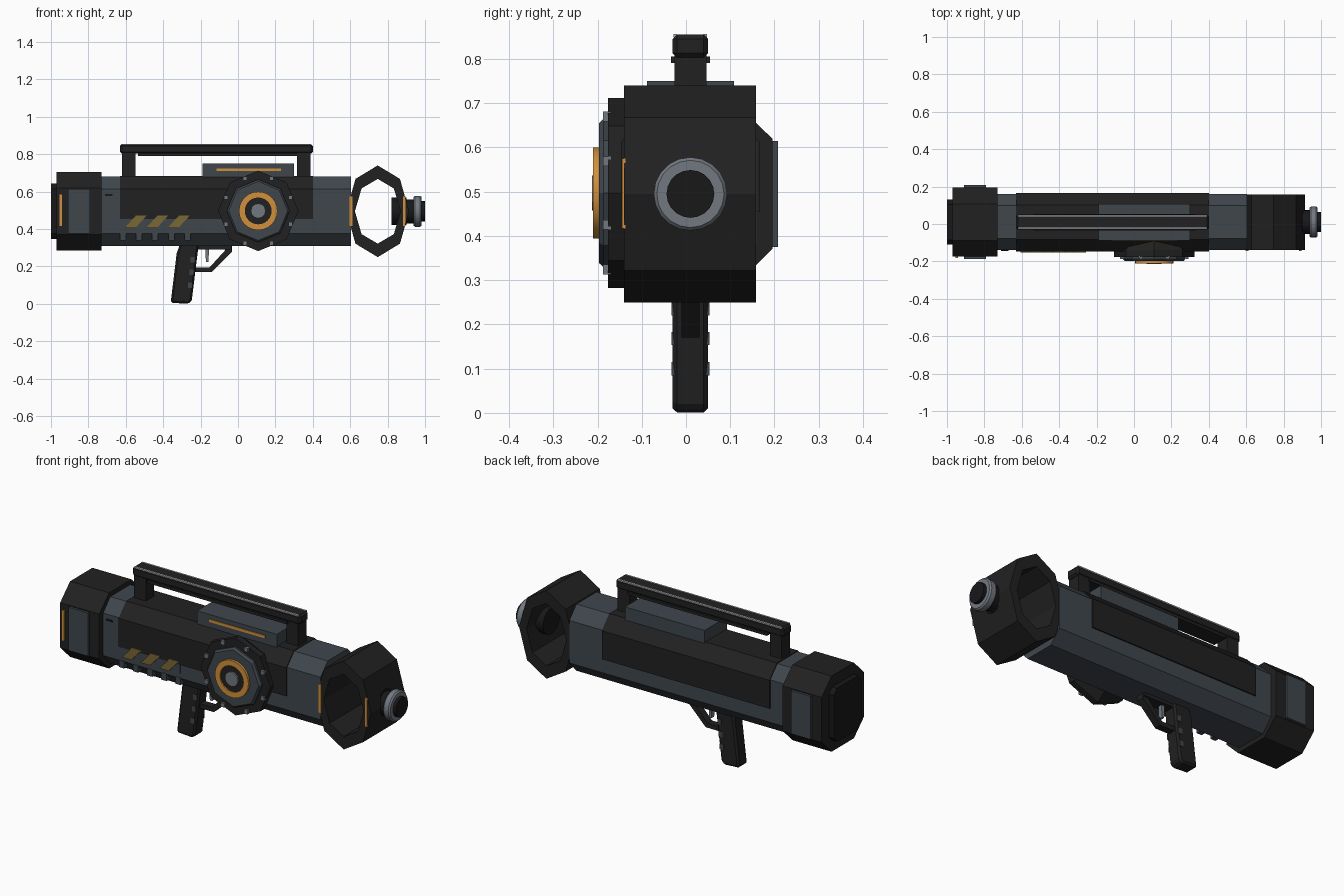
import bpy, bmesh, math
from mathutils import Vector

if "Cube" in bpy.data.objects:
    bpy.data.objects.remove(bpy.data.objects["Cube"])

YC, ZC = 0.01, 0.495  # long axis of the launcher tube


def material(name, rgb):
    m = bpy.data.materials.new(name)
    m.diffuse_color = (*rgb, 1)
    m.use_nodes = True
    m.node_tree.nodes["Principled BSDF"].inputs["Base Color"].default_value = m.diffuse_color
    return m


BLACK = material("charcoal", (0.015, 0.015, 0.015))
DEEP = material("near_black", (0.009, 0.009, 0.010))
SLATE = material("slate", (0.050, 0.062, 0.073))
GRAY = material("steel_gray", (0.17, 0.19, 0.22))
LIGHT = material("light_steel", (0.45, 0.45, 0.47))
ORANGE = material("orange", (0.64, 0.28, 0.045))
HAZARD = material("hazard_yellow", (0.19, 0.135, 0.035))


def place(axis, u, v, d):
    """Map a profile point (u, v) at depth d along the given axis."""
    return {"X": (d, u, v), "Y": (u, d, v), "Z": (u, v, d)}[axis]


def loft(name, rings, axis, mat, hollow=False, bevel=0, smooth=False):
    """Skin a list of (profile, depth) rings; hollow joins last to first."""
    bm = bmesh.new()
    loops = [[bm.verts.new(place(axis, u, v, d)) for u, v in pts] for pts, d in rings]
    n = len(loops[0])
    pairs = list(zip(loops, loops[1:]))
    if hollow:
        pairs.append((loops[-1], loops[0]))
    else:
        bm.faces.new(loops[0])
        bm.faces.new(loops[-1])
    for a, b in pairs:
        for i in range(n):
            j = (i + 1) % n
            bm.faces.new((a[i], a[j], b[j], b[i]))
    bmesh.ops.recalc_face_normals(bm, faces=bm.faces)
    me = bpy.data.meshes.new(name)
    bm.to_mesh(me)
    bm.free()
    me.materials.append(mat)
    ob = bpy.data.objects.new(name, me)
    bpy.context.collection.objects.link(ob)
    if bevel:
        mod = ob.modifiers.new("edge_bevel", "BEVEL")
        mod.width, mod.segments = bevel, 1
    if smooth:
        bpy.context.view_layer.objects.active = ob
        ob.select_set(True)
        bpy.ops.object.shade_smooth_by_angle(angle=math.radians(35))
        ob.select_set(False)
    return ob


def prism(name, pts, axis, a, b, mat, **kw):
    return loft(name, [(pts, a), (pts, b)], axis, mat, **kw)


def box(name, x, y, z, mat, bevel=0):
    pts = [(x[0], z[0]), (x[1], z[0]), (x[1], z[1]), (x[0], z[1])]
    return prism(name, pts, "Y", y[0], y[1], mat, bevel=bevel)


def ngon(cu, cv, ru, rv=None, n=8, turn=0.0):
    rv = rv or ru
    return [(cu + ru * math.cos(math.tau * i / n + turn),
             cv + rv * math.sin(math.tau * i / n + turn)) for i in range(n)]


def chamfered(hy, hz, fy, fz):
    """Eight-sided section: half sizes hy, hz with half flats fy, fz."""
    half = [(fy, -hz), (hy, -fz), (hy, fz), (fy, hz)]
    pts = half + [(-y, -z) for y, z in half]
    return [(YC + y, ZC + z) for y, z in pts]


# main tube
prism("main_tube", chamfered(0.15, 0.185, 0.088, 0.118), "X", -0.74, 0.605, SLATE)

# armour shell over the upper half of the tube
half = [(0.157, 0.455), (0.157, 0.613), (0.092, 0.684)]
shell = [(YC + y, z) for y, z in half] + [(YC - y, z) for y, z in reversed(half)]
prism("armour_shell", shell, "X", -0.63, 0.40, BLACK)

# rear block, end cap and side panels
prism("rear_block", chamfered(0.185, 0.21, 0.098, 0.125), "X", -0.97, -0.73, BLACK)
prism("rear_cap", chamfered(0.12, 0.148, 0.095, 0.12), "X", -1.0, -0.96, DEEP)
for side, s in (("front", -1), ("back", 1)):
    y0, y1 = sorted((YC + s * 0.17, YC + s * 0.198))
    box("rear_panel_" + side, (-0.91, -0.79), (y0, y1), (0.375, 0.615), SLATE)
box("rear_light", (-0.955, -0.941), (-0.183, -0.17), (0.415, 0.585), ORANGE)
box("tube_slot", (-0.71, -0.672), (-0.144, -0.138), (0.577, 0.587), DEEP)

# open eight-sided muzzle frame, hole running front to back
cx = 0.747
outer, inner = ngon(cx, ZC, 0.168, 0.245), ngon(cx, ZC, 0.122, 0.173)
loft("muzzle_frame", [(outer, -0.14), (outer, 0.158), (inner, 0.158), (inner, -0.14)],
     "Y", BLACK, hollow=True)
for i, x in enumerate((0.597, 0.881)):
    box(f"muzzle_light_{i}", (x, x + 0.014), (-0.145, -0.137), (0.417, 0.575), ORANGE)

# muzzle knob, stepped along x
for name, a, b, r, mat in (("knob_root", 0.82, 0.90, 0.073, DEEP),
                           ("knob_neck", 0.89, 0.945, 0.064, DEEP),
                           ("knob_tip", 0.97, 1.0, 0.054, DEEP)):
    prism(name, ngon(YC, ZC, r, n=20), "X", a, b, mat, smooth=True)
wide = ngon(YC, ZC, 0.083, n=20)
narrow = ngon(YC, ZC, 0.076, n=20)
loft("knob_ring", [(narrow, 0.938), (wide, 0.946), (wide, 0.974), (narrow, 0.982)],
     "X", GRAY, smooth=True)

# side dial: housing, plate, bolts, rings and hub
dx, dz = 0.108, 0.497
loft("dial_housing", [(ngon(dx, dz, 0.17), -0.08), (ngon(dx, dz, 0.215), -0.14),
                      (ngon(dx, dz, 0.215), -0.176)], "Y", BLACK)
loft("dial_plate", [(ngon(dx, dz, 0.168), -0.17), (ngon(dx, dz, 0.168), -0.186),
                    (ngon(dx, dz, 0.158), -0.197)], "Y", SLATE)
for i, (x, z) in enumerate(ngon(dx, dz, 0.187, turn=math.pi / 8)):
    box(f"dial_bolt_{i}", (x - 0.011, x + 0.011), (-0.188, -0.17),
        (z - 0.011, z + 0.011), GRAY)
big, small = ngon(dx, dz, 0.103, n=24), ngon(dx, dz, 0.072, n=24)
loft("dial_orange_ring", [(big, -0.19), (big, -0.21), (small, -0.21), (small, -0.19)],
     "Y", ORANGE, hollow=True, smooth=True)
prism("dial_face", ngon(dx, dz, 0.074, n=24), "Y", -0.19, -0.203, BLACK)
prism("dial_hub", ngon(dx, dz, 0.04, n=12), "Y", -0.19, -0.213, GRAY)

# top sight box with light strip
box("sight_box", (-0.19, 0.30), (-0.088, 0.108), (0.67, 0.75), SLATE)
box("sight_light", (-0.115, 0.23), (-0.092, -0.086), (0.71, 0.725), ORANGE)

# carry handle
box("handle_bar", (-0.63, 0.40), (YC - 0.04, YC + 0.04), (0.803, 0.855), BLACK, bevel=0.01)
box("handle_underside", (-0.535, 0.325), (YC - 0.044, YC + 0.044), (0.791, 0.806), BLACK)
for i, x in enumerate((-0.62, 0.316)):
    box(f"handle_post_{i}", (x, x + 0.072), (YC - 0.036, YC + 0.036), (0.67, 0.81), BLACK)
for i, y in enumerate((YC - 0.034, YC + 0.034)):
    box(f"handle_trim_{i}", (-0.62, 0.39), (y - 0.004, y + 0.004), (0.849, 0.856), LIGHT)

# hazard stripes and the row of teeth beneath
for i in range(3):
    x = -0.607 + 0.115 * i
    pts = [(x, 0.405), (x + 0.057, 0.405), (x + 0.12, 0.473), (x + 0.062, 0.473)]
    prism(f"hazard_stripe_{i}", pts, "Y", -0.152, -0.143, HAZARD)
box("hazard_backing", (-0.615, -0.255), (-0.1445, -0.138), (0.405, 0.473), SLATE)
for i in range(5):
    x = -0.632 + 0.0865 * i
    box(f"tooth_{i}", (x, x + 0.032), (-0.142, -0.095), (0.34, 0.38), SLATE)

# pistol grip with ridges
grip = [(-0.36, 0.006), (-0.262, 0.0), (-0.247, 0.02), (-0.21, 0.32), (-0.31, 0.32), (-0.328, 0.27)]
prism("grip", grip, "Y", YC - 0.04, YC + 0.04, BLACK, bevel=0.01)
for i, z in enumerate((0.1, 0.168, 0.235)):
    x = -0.268 + 0.11 * (z - 0.1)
    box(f"grip_ridge_{i}", (x, x + 0.024), (YC - 0.043, YC + 0.043), (z - 0.015, z + 0.015), SLATE)

# trigger guard and trigger
guard = [(-0.235, 0.17), (-0.142, 0.17), (-0.032, 0.28), (-0.032, 0.315),
         (-0.07, 0.315), (-0.07, 0.285), (-0.152, 0.195), (-0.235, 0.195)]
prism("trigger_guard", guard, "Y", YC - 0.02, YC + 0.02, BLACK)
box("guard_mount", (-0.23, -0.035), (YC - 0.03, YC + 0.03), (0.292, 0.32), BLACK)
trigger = [(-0.172, 0.225), (-0.158, 0.225), (-0.154, 0.31), (-0.174, 0.31)]
prism("trigger", trigger, "Y", YC - 0.012, YC + 0.012, GRAY)
